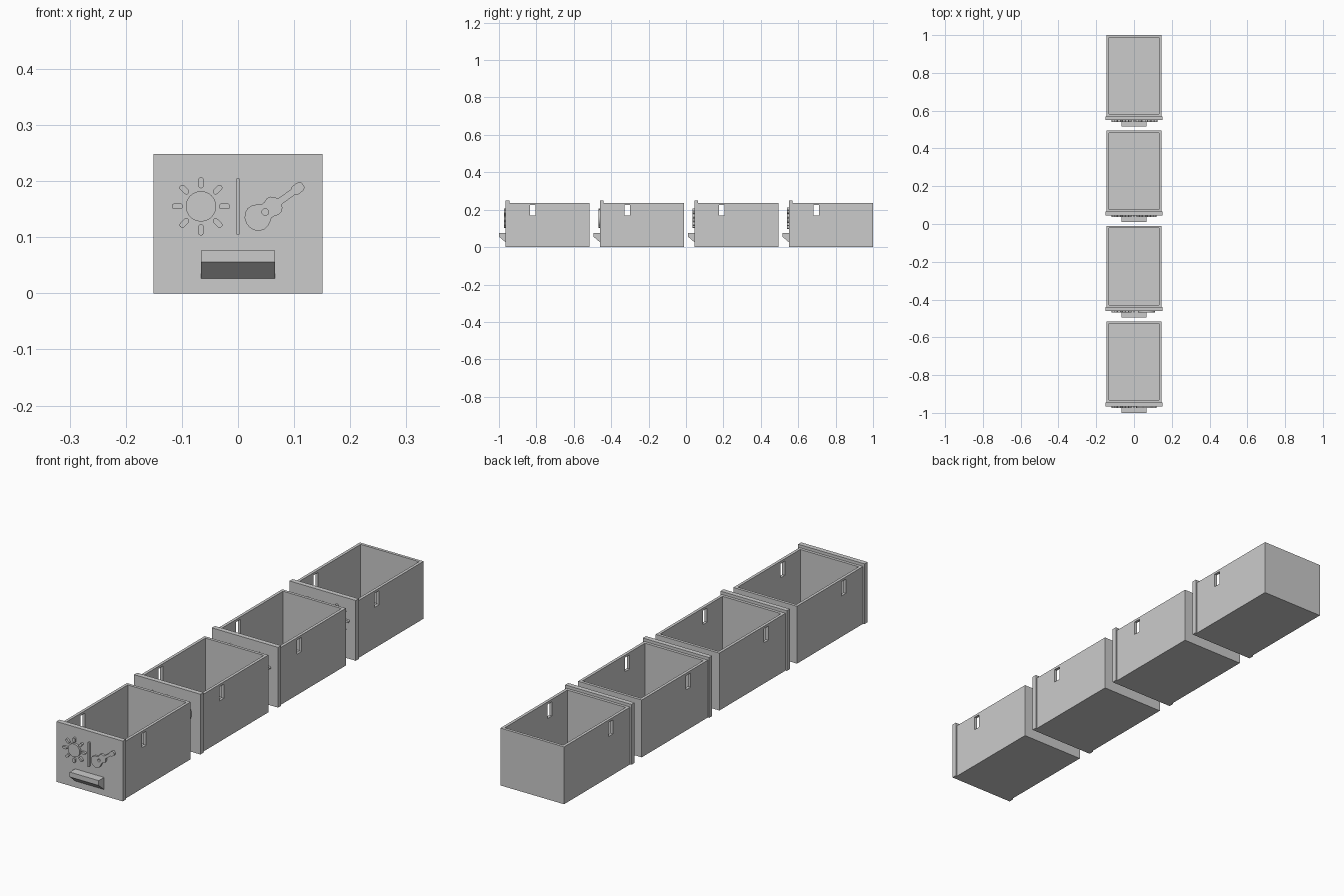
import bpy, bmesh, math
from mathutils import Vector, Matrix

cube = bpy.data.objects.get("Cube")
if cube:
    bpy.data.objects.remove(cube, do_unlink=True)

GREY = (0.6, 0.6, 0.6, 1)
grey = bpy.data.materials.new("light grey plastic")
grey.use_nodes = True
grey.diffuse_color = GREY
grey.node_tree.nodes["Principled BSDF"].inputs["Base Color"].default_value = GREY

PITCH, HALF, WALL = 0.505, 0.145, 0.012
BACK, BODY_FRONT, PLATE_FRONT, HANDLE_FRONT = 0.485, 0.055, 0.035, 0.0
TOP = 0.236


def link(name, mesh):
    obj = bpy.data.objects.new(name, mesh)
    bpy.context.collection.objects.link(obj)
    if not mesh.materials:
        mesh.materials.append(grey)
    return obj


def box(name, lo, hi):
    lo, hi = Vector(lo), Vector(hi)
    bm = bmesh.new()
    bmesh.ops.create_cube(bm, size=1, matrix=Matrix.Translation((lo + hi) / 2)
                          @ Matrix.Diagonal((*(hi - lo), 1)))
    mesh = bpy.data.meshes.new(name)
    bm.to_mesh(mesh)
    bm.free()
    return link(name, mesh)


def bake(obj):
    """Return the evaluated mesh of an object."""
    deps = bpy.context.evaluated_depsgraph_get()
    return bpy.data.meshes.new_from_object(obj.evaluated_get(deps))


def cut(obj, cutter):
    cutter.hide_render = True
    mod = obj.modifiers.new("cut", "BOOLEAN")
    mod.operation, mod.solver, mod.object = "DIFFERENCE", "EXACT", cutter
    mesh = bake(obj)
    obj.modifiers.clear()
    obj.data = mesh
    bpy.data.objects.remove(cutter, do_unlink=True)


# Outlines for the raised signs, as lists of (x, z)
def circle(cx, cz, r, n=40):
    return [(cx + r * math.cos(math.tau * i / n), cz + r * math.sin(math.tau * i / n))
            for i in range(n)]


def capsule(cx, cz, length, width, angle, n=8):
    r, d, pts = width / 2, (length - width) / 2, []
    for side in (1, -1):
        for i in range(n + 1):
            a = -math.pi / 2 + math.pi * i / n
            u, v = side * (d + r * math.cos(a)), side * r * math.sin(a)
            pts.append((cx + u * math.cos(angle) - v * math.sin(angle),
                        cz + u * math.sin(angle) + v * math.cos(angle)))
    return pts


def sun(cx, cz, s=1.0):
    angles = [math.tau * i / 8 for i in range(8)]
    return [circle(cx, cz, 0.027 * s)] + [
        capsule(cx + 0.042 * s * math.cos(a), cz + 0.042 * s * math.sin(a),
                0.02 * s, 0.01 * s, a) for a in angles]


def guitar(cx, cz):
    # Half widths along the axis, mirrored; units of 0.001
    half = [(0, 4), (3, 13), (9, 20), (18, 24), (28, 23), (36, 19), (42, 15), (48, 15),
            (55, 18), (62, 17), (68, 12), (71, 6), (101, 6), (104, 9), (115, 9), (122, 6)]
    outline = half + [(t, -w) for t, w in reversed(half)]
    ax = Vector((0.81, 0.586))
    place = lambda t, w: (cx + (t * ax.x - w * ax.y) / 1000, cz + (t * ax.y + w * ax.x) / 1000)
    return [[place(t, w) for t, w in outline], circle(*place(39, 0), 0.006, 24)]


def raised(name, outlines):
    """Fill the outlines (inner ones become holes) and give them depth."""
    curve = bpy.data.curves.new(name, "CURVE")
    curve.dimensions, curve.fill_mode, curve.extrude = "2D", "BOTH", 0.005
    for pts in outlines:
        spline = curve.splines.new("POLY")
        spline.points.add(len(pts) - 1)
        for p, (x, z) in zip(spline.points, pts):
            p.co = (x, z, 0, 1)
        spline.use_cyclic_u = True
    tmp = bpy.data.objects.new("outline", curve)
    bpy.context.collection.objects.link(tmp)
    mesh = bake(tmp)
    bpy.data.objects.remove(tmp, do_unlink=True)
    mesh.transform(Matrix.Translation((0, PLATE_FRONT - 0.004, 0))
                   @ Matrix.Rotation(math.pi / 2, 4, "X"))
    mesh.materials.clear()
    return link(name, mesh)


# Open tray with a slot through both side walls
tray = box("tray", (-HALF, BODY_FRONT, 0), (HALF, BACK, TOP))
cut(tray, box("cavity", (-HALF + WALL, BODY_FRONT + WALL, WALL),
              (HALF - WALL, BACK - WALL, TOP + 0.1)))
cut(tray, box("slot", (-0.3, 0.167, 0.168), (0.3, 0.196, 0.226)))

# Wider, taller front plate
plate = box("front_plate", (-0.151, PLATE_FRONT, 0), (0.151, BODY_FRONT, 0.248))

# Handle: side profile (y, z) swept across x, sloping underneath
profile = [(PLATE_FRONT, 0.026), (HANDLE_FRONT, 0.056),
           (HANDLE_FRONT, 0.076), (PLATE_FRONT, 0.076)]
bm = bmesh.new()
face = bm.faces.new([bm.verts.new((-0.066, y, z)) for y, z in profile])
ext = bmesh.ops.extrude_face_region(bm, geom=[face])["geom"]
bmesh.ops.translate(bm, vec=(0.132, 0, 0),
                    verts=[v for v in ext if isinstance(v, bmesh.types.BMVert)])
bmesh.ops.recalc_face_normals(bm, faces=bm.faces)
handle_mesh = bpy.data.meshes.new("handle")
bm.to_mesh(handle_mesh)
bm.free()
handle = link("handle", handle_mesh)

# Sun sign and dividing bar
sun_sign = raised("sun_sign", sun(-0.066, 0.155))
divider = raised("divider", [capsule(0, 0.155, 0.102, 0.006, math.pi / 2)])

# Repeat the drawer in a row
parts = [tray, plate, handle, sun_sign, divider]
for i in range(4):
    for part in parts:
        obj = part if i == 0 else link(f"{part.name}_{i + 1}", part.data)
        obj.location.y = -1 + i * PITCH

# Right-hand sign of each drawer
signs = [("guitar_sign", guitar(0.017, 0.122)),
         ("ring_sign", [circle(0.066, 0.155, 0.045), circle(0.066, 0.155, 0.02)]),
         ("star_sign", sun(0.066, 0.155)),
         ("large_star_sign", sun(0.066, 0.155, 1.1))]
for i, (name, outlines) in enumerate(signs):
    raised(name, outlines).location.y = -1 + i * PITCH
